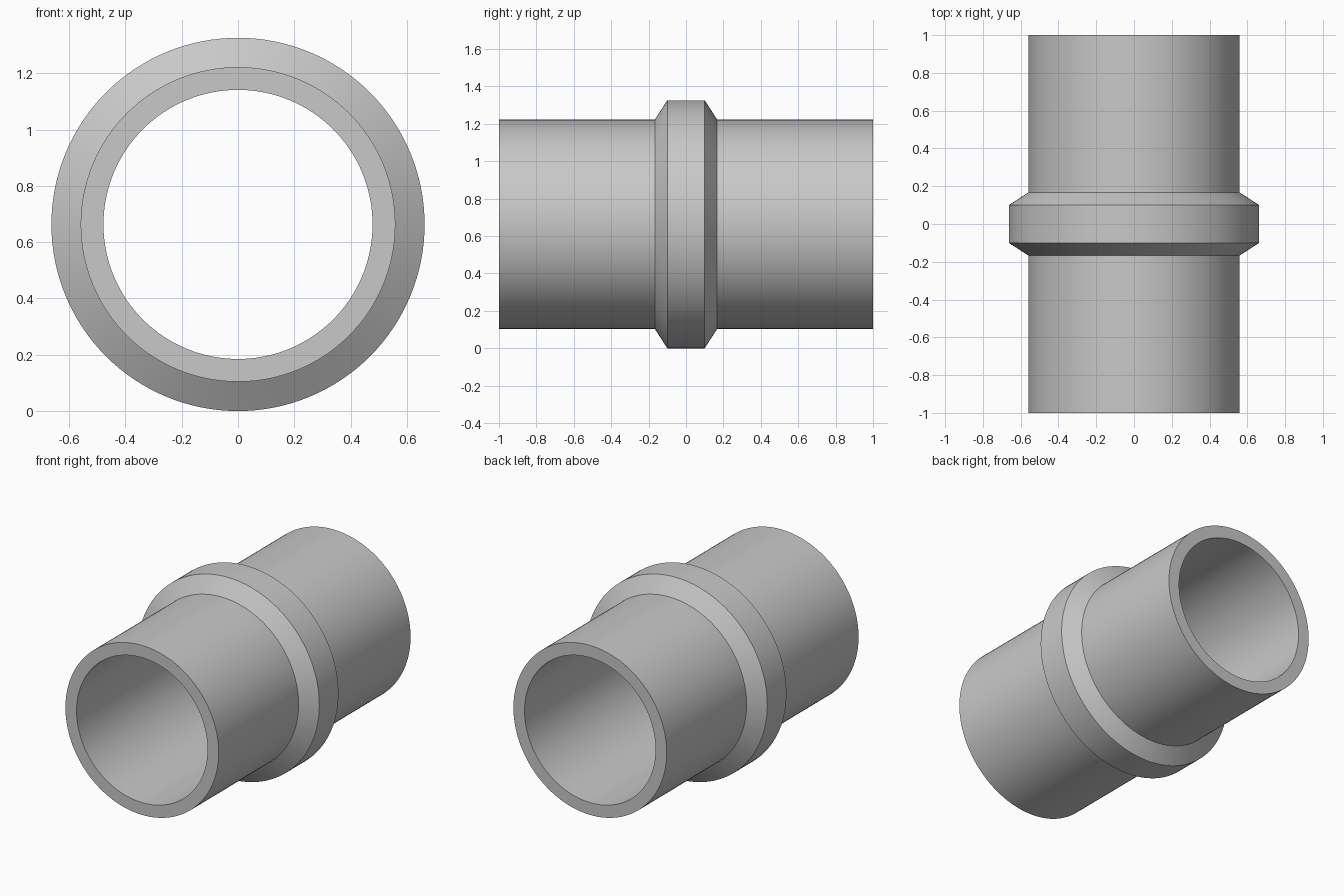
import bpy, bmesh, math
from mathutils import Matrix, Vector

cube = bpy.data.objects.get("Cube")
if cube:
    bpy.data.objects.remove(cube, do_unlink=True)

SEGMENTS = 128
R_BORE, R_PIPE, R_COLLAR = 0.478, 0.559, 0.663
HALF_LENGTH, HALF_FLAT, HALF_COLLAR = 1.0, 0.10, 0.167

grey = bpy.data.materials.new("plain grey")
grey.use_nodes = True
colour = (0.58, 0.58, 0.58, 1)
grey.diffuse_color = colour
grey.node_tree.nodes["Principled BSDF"].inputs["Base Color"].default_value = colour


def lathe(name, profile):
    """Revolve a closed (y, radius) profile around the y axis."""
    bm = bmesh.new()
    verts = [bm.verts.new((r, y, 0)) for y, r in profile]
    edges = [bm.edges.new((v, verts[i - 1])) for i, v in enumerate(verts)]
    bmesh.ops.spin(bm, geom=verts + edges, cent=(0, 0, 0), axis=(0, 1, 0),
                   angle=math.tau, steps=SEGMENTS, use_duplicate=False)
    bmesh.ops.remove_doubles(bm, verts=bm.verts, dist=1e-5)
    bmesh.ops.recalc_face_normals(bm, faces=bm.faces)
    bmesh.ops.transform(bm, matrix=Matrix.Translation(Vector((0, 0, R_COLLAR))),
                        verts=bm.verts)
    mesh = bpy.data.meshes.new(name)
    bm.to_mesh(mesh)
    bm.free()
    mesh.materials.append(grey)
    obj = bpy.data.objects.new(name, mesh)
    bpy.context.collection.objects.link(obj)
    bpy.ops.object.select_all(action="DESELECT")
    obj.select_set(True)
    bpy.context.view_layer.objects.active = obj
    bpy.ops.object.shade_smooth_by_angle(angle=math.radians(25))
    return obj


# Hollow pipe with a chamfered collar: half profile, mirrored front to back
half = [(HALF_LENGTH, R_BORE), (HALF_LENGTH, R_PIPE),
        (HALF_COLLAR, R_PIPE), (HALF_FLAT, R_COLLAR)]
lathe("collared_pipe", half + [(-y, r) for y, r in reversed(half)])
